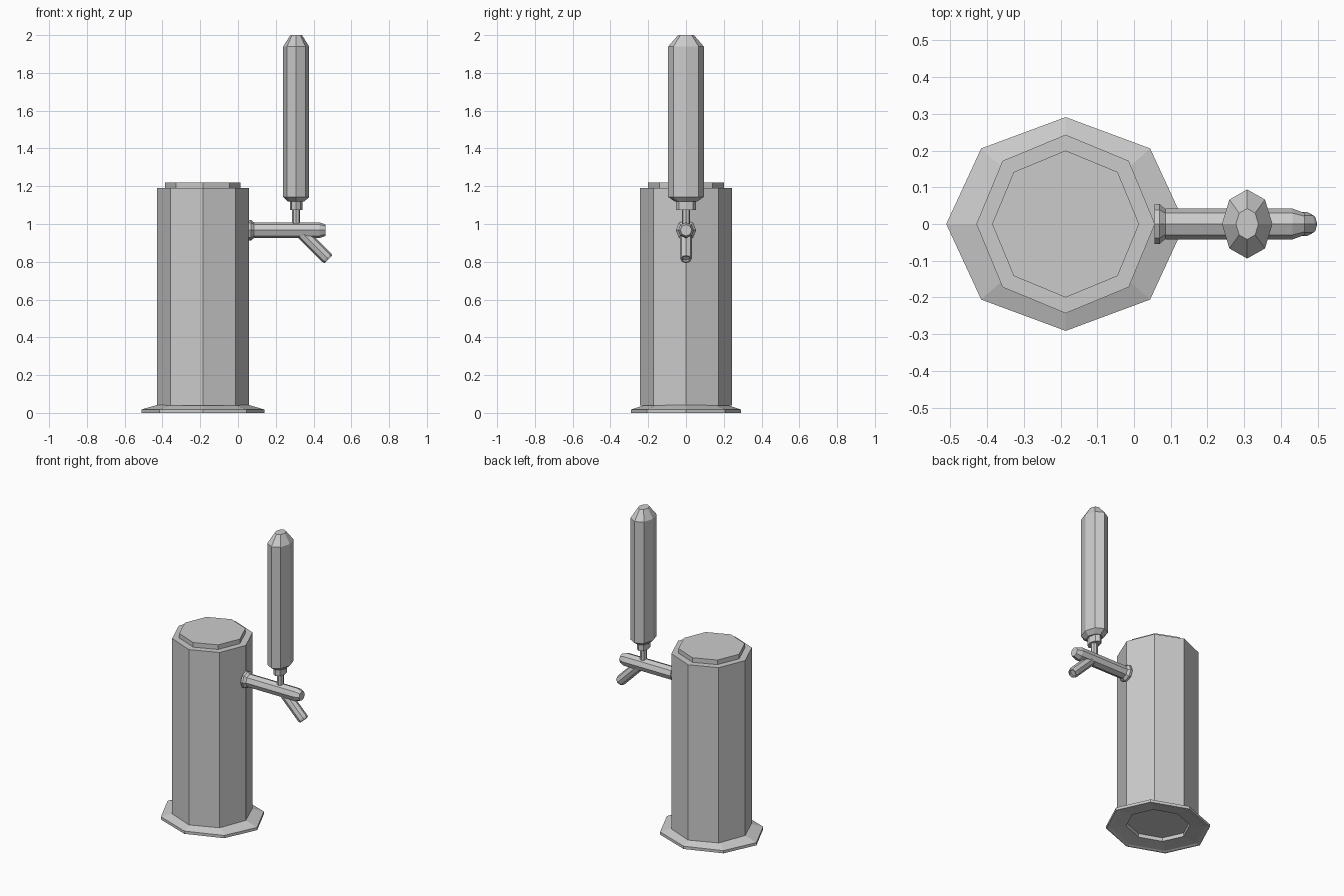
import bpy, bmesh, math
from mathutils import Vector

if "Cube" in bpy.data.objects:
    bpy.data.objects.remove(bpy.data.objects["Cube"])

SIDES = 8


def lathe(name, profile, origin, axis=(0, 0, 1), scale_x=1.0, scale_y=1.0):
    """Sweep (radius, height) points into a capped eight-sided solid along an axis."""
    bm = bmesh.new()
    rings = []
    for r, h in profile:
        rings.append([bm.verts.new((r * scale_x * math.cos(2 * math.pi * i / SIDES),
                                    r * scale_y * math.sin(2 * math.pi * i / SIDES), h))
                      for i in range(SIDES)])
    for a, b in zip(rings, rings[1:]):
        for i in range(SIDES):
            j = (i + 1) % SIDES
            bm.faces.new((a[i], a[j], b[j], b[i]))
    bm.faces.new(rings[0][::-1])
    bm.faces.new(rings[-1])
    bmesh.ops.recalc_face_normals(bm, faces=bm.faces)
    mesh = bpy.data.meshes.new(name)
    bm.to_mesh(mesh)
    bm.free()
    obj = bpy.data.objects.new(name, mesh)
    bpy.context.collection.objects.link(obj)
    obj.rotation_mode = 'QUATERNION'
    obj.rotation_quaternion = Vector(axis).to_track_quat('Z', 'Y')
    obj.location = origin
    return obj


TOWER_X = -0.186
HANDLE_X = 0.308
PIPE_Z = 0.967

# Tower column with a stepped lid
lathe("tower_column", [(0.243, 0.04), (0.243, 1.19), (0.2, 1.19), (0.2, 1.22)],
      (TOWER_X, 0, 0))

# Oval foot flange, hollowed underneath
lathe("foot_flange", [(0.2, 0.039), (0.2, 0.015), (0.3, 0.004), (0.31, 0.0),
                      (0.325, 0.0), (0.325, 0.018), (0.243, 0.042)],
      (TOWER_X, 0, 0), scale_y=0.895)

# Faucet: wall collar, pipe and angled spout
lathe("wall_collar", [(0.054, 0.0), (0.054, 0.014), (0.036, 0.035)],
      (0.056, 0, PIPE_Z), axis=(1, 0, 0))
lathe("faucet_pipe", [(0.042, 0.0), (0.042, 0.345), (0.03, 0.378)],
      (0.086, 0, PIPE_Z), axis=(1, 0, 0))
lathe("spout", [(0.033, 0.0), (0.033, 0.185), (0.029, 0.197),
                (0.021, 0.197), (0.02, 0.185)],
      (0.339, 0, 0.953), axis=(1, 0, -1))

# Lever: stem, ferrule and tall oval handle
lathe("lever_stem", [(0.021, 0.98), (0.021, 1.08)], (HANDLE_X, 0, 0))
lathe("handle_ferrule", [(0.052, 1.075), (0.052, 1.12)], (HANDLE_X, 0, 0), scale_x=0.64)
lathe("tap_handle", [(0.058, 1.118), (0.094, 1.143), (0.094, 1.94), (0.042, 2.0)],
      (HANDLE_X, 0, 0), scale_x=0.73)
